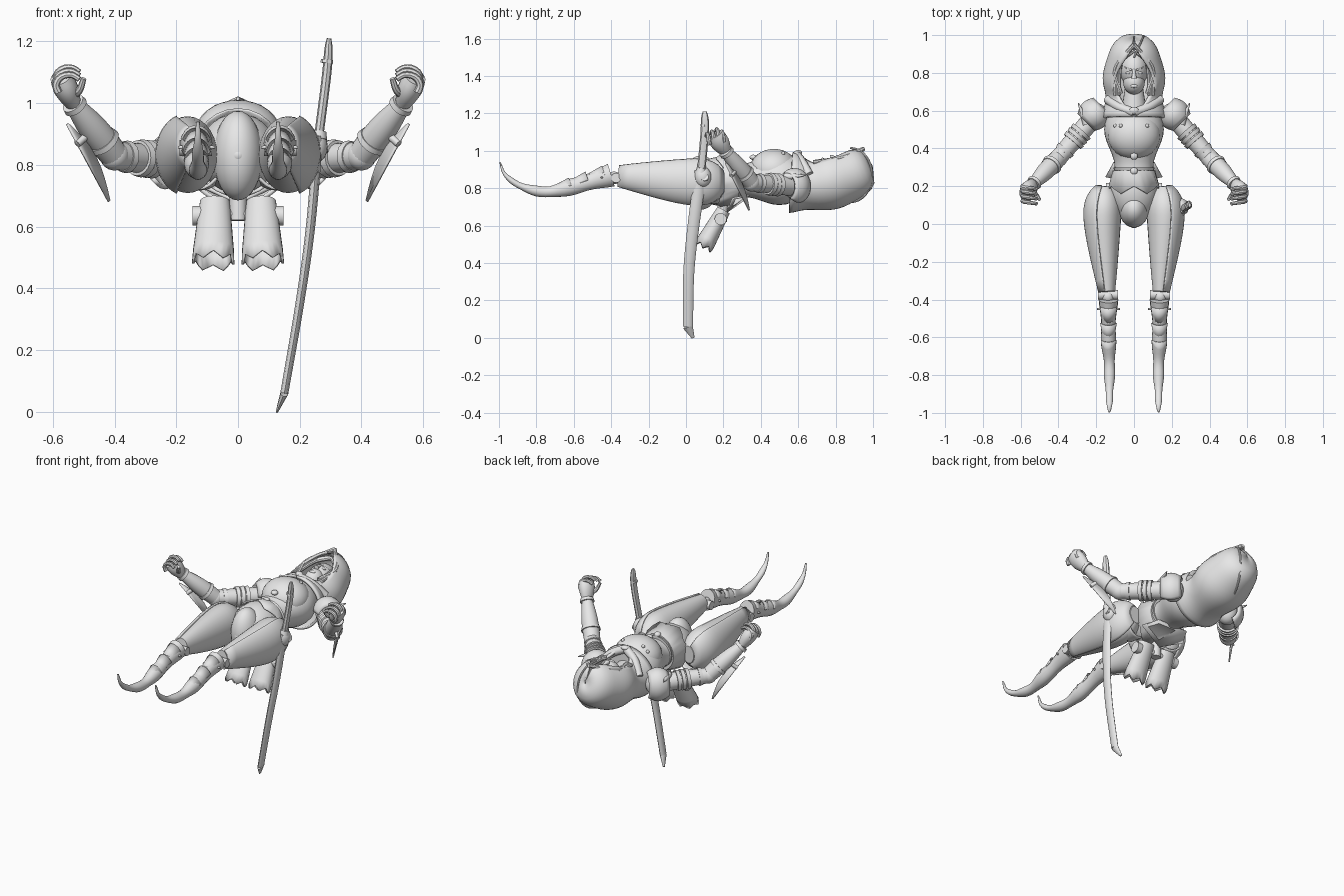
import bpy, bmesh
from math import sin, cos, pi, radians
from mathutils import Vector, Matrix

if "Cube" in bpy.data.objects:
    bpy.data.objects.remove(bpy.data.objects["Cube"])

grey = bpy.data.materials.new("plain grey")
grey.use_nodes = True
grey.diffuse_color = (.8, .8, .8, 1)
grey.node_tree.nodes["Principled BSDF"].inputs["Base Color"].default_value = grey.diffuse_color
X, Y, Z = Vector((1, 0, 0)), Vector((0, 1, 0)), Vector((0, 0, 1))


def finish(name, bm, mirror=False, thick=0):
    """Turn a bmesh into a shaded object, optionally thickened and mirrored."""
    bmesh.ops.recalc_face_normals(bm, faces=bm.faces)
    mesh = bpy.data.meshes.new(name)
    bm.to_mesh(mesh)
    bm.free()
    mesh.materials.append(grey)
    obj = bpy.data.objects.new(name, mesh)
    bpy.context.collection.objects.link(obj)
    bpy.ops.object.select_all(action='DESELECT')
    obj.select_set(True)
    bpy.context.view_layer.objects.active = obj
    bpy.ops.object.shade_smooth_by_angle(angle=radians(40))
    if thick:
        solid = obj.modifiers.new("thickness", 'SOLIDIFY')
        solid.thickness, solid.offset = thick, 0
    if mirror:
        obj.modifiers.new("mirror", 'MIRROR')


def smooth_path(points, steps):
    """Catmull-Rom curve through the points."""
    pts = [Vector(p) for p in points]
    ext = [pts[0] * 2 - pts[1]] + pts + [pts[-1] * 2 - pts[-2]]
    out = []
    for a, b, c, d in zip(ext, ext[1:], ext[2:], ext[3:]):
        for s in range(steps):
            t = s / steps
            out.append(b + ((c - a) * t + (a * 2 - b * 5 + c * 4 - d) * t ** 2
                            + (b * 3 - a - c * 3 + d) * t ** 3) / 2)
    return out + [pts[-1]]


def value(rule, t):
    return rule(t) if callable(rule) else rule


def tube(name, points, radius, flat=1, n=20, up=None, steps=6, facing=0, cover=180, zig=0, **kw):
    """Skin elliptical rings along a curve. Radius, flat and cover are numbers or rules
    of the way along; cover under a half turn leaves an open shell around facing."""
    path = smooth_path(points, steps)
    span = path[-1] - path[0]
    up = up or (Y if abs(span.z) > max(abs(span.x), abs(span.y)) else Z)
    closed = cover == 180
    bm, rings = bmesh.new(), []
    for i, centre in enumerate(path):
        t = i / (len(path) - 1)
        ahead = (path[min(i + 1, len(path) - 1)] - path[max(i - 1, 0)]).normalized()
        side = ahead.cross(up).normalized()
        r, squash, half = value(radius, t), value(flat, t), value(cover, t)
        ring = []
        for k in range(n if closed else n + 1):
            a = radians(facing - half + 2 * half * k / n)
            p = centre + r * (side * cos(a) + side.cross(ahead) * squash * sin(a))
            if i == len(path) - 1:
                p += ahead * zig * abs(k % 4 - 2)
            ring.append(bm.verts.new(p))
        rings.append(ring)
    for p, q in zip(rings, rings[1:]):
        for k in range(n):
            j = (k + 1) % len(p)
            bm.faces.new((p[k], p[j], q[j], q[k]))
    if closed:
        bm.faces.new(rings[0])
        if not zig:
            bm.faces.new(rings[-1])
    finish(name, bm, **kw)


def cone(name, start, end, r_start, r_end, **kw):
    tube(name, (start, end), lambda t: r_start + (r_end - r_start) * t, steps=1, **kw)


def ball(name, pos, size, **kw):
    bm = bmesh.new()
    place = Matrix.Translation(pos) @ Matrix.Diagonal((*size, 1))
    bmesh.ops.create_uvsphere(bm, u_segments=24, v_segments=16, radius=1, matrix=place)
    finish(name, bm, **kw)


def plate(name, points, thick, **kw):
    bm = bmesh.new()
    bm.faces.new([bm.verts.new(p) for p in points])
    finish(name, bm, thick=thick, **kw)


def bands(name, start, end, places, radius, **kw):
    """Short raised rings along a straight limb."""
    for f in places:
        cone(name, start.lerp(end, f), start.lerp(end, f + .07), radius, radius * .93, **kw)


# Torso, pelvis and waist cloth
tube("torso", ((0, .2, .84), (0, .6, .85)), lambda t: .13 - .028 * sin(2 * pi * t), flat=.87, n=32, steps=12)
ball("chest", (0, .47, .9), (.14, .13, .11))
cone("neck", (0, .58, .84), (0, .74, .85), .07, .045)
tube("pelvis", ((0, -.02, .83), (0, .25, .84)), lambda t: .01 + .12 * sin(2 * t ** .8), n=28)
ball("pelvis_shell", (0, .08, .83), (.08, .1, .145))
cone("waist_cloth", (0, .28, .84), (0, .2, .84), .11, .14, n=24, zig=.02, thick=.008)
bands("belt", Vector((0, .3, .85)), Vector((0, 0, .85)), (0, .07), .11, flat=.9, n=28)
ball("buckle", (0, .28, .95), (.02, .02, .015))
ball("belly_ornament", (0, .36, .965), (.02, .02, .014))
for x in (-.1, -.07, .07):
    ball("chest_button", (x, .52, 1.01 - 5 * x * x), (.01, .01, .01))

# Hood with an opening for the face, collar and cord
tube("hood", ((0, .56, .83), (0, .7, .825), (0, .85, .865), (0, .99, .92)),
     lambda t: .004 + .15 * (1 - t ** 5) ** .5 + .015 * cos(12 * t) * (1 - t),
     flat=lambda t: .92 + .25 * t ** 4, n=36, facing=270,
     cover=lambda t: 179 - 40 * sin(pi * t), thick=.014)
tube("hood_rim", ((.07, .69, .94), (.1, .82, .96), (0, .95, 1.01)), .012, n=8, mirror=True)
tube("collar_fold", ((.14, .66, .87), (.08, .62, .94), (0, .59, .98)), .024, n=10, mirror=True)
ball("clasp", (0, .6, .99), (.025, .02, .014))
turn = [pi * k / 8 for k in range(9)]
tube("hood_cord", [(.05 * sin(a), .88 + .115 * sin(a), .87 + .145 * cos(a)) for a in turn],
     .006, n=8, up=X, steps=2)

# Head, face and hair
ball("skull", (0, .82, .87), (.076, .1, .094))
ball("jaw", (0, .75, .89), (.057, .065, .07))
cone("nose", (0, .82, .96), (0, .77, .965), .006, .014)
ball("lips", (0, .73, .954), (.02, .009, .009))
ball("eye", (.03, .8, .953), (.015, .007, .006), mirror=True)
cone("brow", (.012, .815, .963), (.05, .83, .94), .006, .003, mirror=True)
for shift in (0, .01, .02):
    strand = ((shift, .92, .965), (.07 + shift, .85, .95), (.08 + shift, .68, .94))
    tube("hair_strand", strand, .011, n=8, mirror=True)

# Shoulders and arms
shoulder, elbow, wrist = Vector((.2, .58, .81)), Vector((.4, .35, .83)), Vector((.535, .21, 1))
ball("shoulder_joint", shoulder, (.06, .06, .07), mirror=True)
tube("shoulder_guard", ((.17, .62, .81), (.25, .54, .81)), lambda t: .06 + .02 * sin(pi * t),
     flat=1.15, facing=130, cover=115, thick=.014, mirror=True)
cone("shoulder_spike", (.25, .53, .86), (.295, .64, .87), .022, .003, mirror=True)
cone("upper_arm", shoulder, elbow, .054, .045, mirror=True)
bands("upper_arm_band", shoulder, elbow, (.38, .47, .56), .062, mirror=True)
bands("elbow_band", shoulder, elbow, (.8,), .053, mirror=True)
ball("elbow_joint", elbow, (.048, .048, .048), mirror=True)
tube("forearm", (elbow, wrist), lambda t: .046 - .018 * t + .01 * sin(pi * t), mirror=True)
bands("forearm_band", elbow, wrist, (.25,), .056, mirror=True)
bands("wrist_band", elbow, wrist, (.7, .93), .041, mirror=True)

# Forearm fins with a wavy edge
tip, tail = Vector((.555, .21, .93)), Vector((.42, .335, .68))
outward = Vector((-1, 1, 1)).normalized()
edge = [k / 8 for k in range(9)]
plate("forearm_fin", [tip, tail] + [tail.lerp(tip, f) + outward * (.008 + .035 * sin(pi * f)) for f in edge],
      .006, mirror=True)
cone("fin_bracket", tip.lerp(tail, .25), elbow.lerp(wrist, .5), .012, .012, mirror=True)

# Hands with curled fingers
tube("palm", (wrist, (.575, .155, 1.085)), lambda t: .026 + .014 * sin(pi * t * .8), flat=1.3, mirror=True)
curl = [k * pi / 5 for k in range(-1, 5)]
for finger in range(4):
    base, drop = .2 - finger * .026, .012 * abs(finger - 1)
    tube("finger", [(.548 + .042 * cos(a), base - .006 * a, 1.08 - drop + .036 * sin(a)) for a in curl],
         lambda t: .013 - .004 * t, n=8, up=Y, steps=2, mirror=True)
tube("thumb", ((.545, .195, 1.02), (.515, .15, 1.04), (.5, .13, 1.08)),
     lambda t: .015 - .006 * t, n=8, up=Y, mirror=True)


# Thighs with outer armour
def thigh_radius(t):
    return .04 + .056 * sin(pi * t ** .72)


leg = ((.155, .2, .835), (.163, 0, .835), (.14, -.36, .865))
tube("thigh", leg, thigh_radius, flat=1.3, n=28, mirror=True)
tube("thigh_armour", leg, lambda t: thigh_radius(t) + .004, flat=1.3, facing=180, cover=70,
     thick=.01, mirror=True)
tube("hip_ring", ((.12, .17, .835), (.135, .1, .835)), .09, flat=1.25, facing=270, cover=90,
     thick=.01, mirror=True)

# Knees, shins and curved blade feet
ball("knee_joint", (.138, -.385, .855), (.034, .036, .034), mirror=True)
cone("knee_axle", (.085, -.375, .855), (.19, -.375, .855), .026, .026, mirror=True)
tube("shin_and_foot", ((.135, -.4, .87), (.135, -.6, .81), (.13, -.75, .78), (.13, -.88, .81),
                       (.13, -.965, .87), (.13, -.995, .94)),
     lambda t: .005 + .042 * (1 - t) + .005 * cos(26 * t) * (1 - t),
     flat=lambda t: 1.2 - .5 * t, n=16, mirror=True)
for end in (.075, .195):
    cone("shin_spike", (.135, -.45, .857), (end, -.45, .857), .014, .004, mirror=True)
for f in range(3):
    top = Vector((.135, -.43 - .09 * f, .862 - .028 * f))
    cone("shin_plate", top, top + Vector((0, -.09, -.03)), .045 - .003 * f, .03 - .003 * f,
         flat=1.3, facing=90, cover=80, thick=.006, mirror=True)

# Twin flared thrusters below the back
tube("thruster", ((.075, .2, .68), (.08, .1, .5)), lambda t: .045 + .02 * t, flat=.75, n=24,
     zig=.012, thick=.008, mirror=True)
cone("thruster_pivot", (.115, .185, .635), (.148, .185, .635), .032, .032, mirror=True)
cone("thruster_axle", (-.07, .19, .64), (.07, .19, .64), .018, .018)
cone("thruster_mount", (0, .2, .76), (0, .19, .62), .028, .028)
plate("tail_cloth", ((-.15, .25, .745), (0, .22, .675), (.15, .25, .745), (.1, .34, .76), (-.1, .34, .76)), .01)

# Sheathed curved sword on the left hip
scabbard_end = (.15, .01, .06)
tube("scabbard", ((.26, .08, .89), (.235, .04, .6), (.2, .015, .35), scabbard_end),
     lambda t: .016 - .003 * t, flat=2.1, n=8)
cone("scabbard_tip", scabbard_end, (.126, .038, 0), .013, .004, flat=2.1, n=8)
tube("sword_grip", ((.26, .08, .88), (.288, .1, 1.1), (.295, .1, 1.21)),
     lambda t: .015 - .008 * t ** 8, flat=1.5, n=8)
cone("sword_guard", (.259, .08, .885), (.262, .083, .91), .03, .024, n=10)
bands("sword_collar", Vector((.28, .095, 1.05)), Vector((.295, .1, 1.21)), (.5,), .021, n=8)
ball("scabbard_mount", (.25, .09, .86), (.04, .045, .055))
cone("mount_strap", (.2, .11, .83), (.285, .1, .86), .022, .022, n=8)
